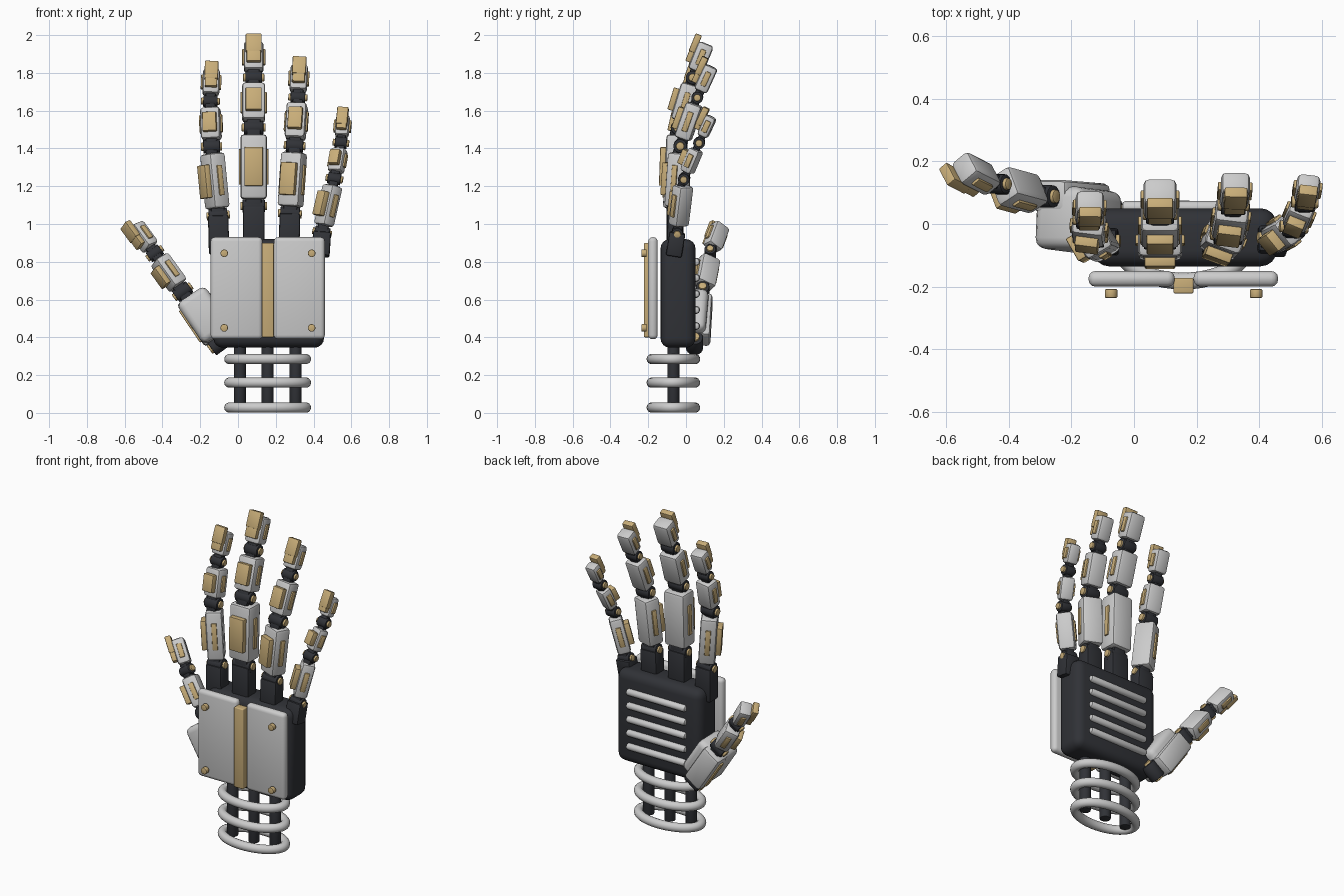
import bpy, math
from mathutils import Vector, Matrix

if "Cube" in bpy.data.objects:
    bpy.data.objects.remove(bpy.data.objects["Cube"])


def material(name, rgb):
    m = bpy.data.materials.new(name)
    m.diffuse_color = (*rgb, 1)
    m.use_nodes = True
    m.node_tree.nodes["Principled BSDF"].inputs["Base Color"].default_value = m.diffuse_color
    return m


DARK = material("dark_rubber", (0.03, 0.032, 0.038))
GOLD = material("brass", (0.58, 0.42, 0.19))
GREY = None


def finish(name, mat, bevel=0, segs=2):
    ob = bpy.context.object
    ob.name = name
    if mat:
        ob.data.materials.append(mat)
    if bevel:
        b = ob.modifiers.new("bevel", "BEVEL")
        b.width, b.segments, b.limit_method = bevel, segs, "ANGLE"
        bpy.ops.object.modifier_apply(modifier="bevel")
    bpy.ops.object.shade_smooth_by_angle(angle=math.radians(35))
    return ob


def box(name, size, mat, bevel, frame, segs=2):
    bpy.ops.mesh.primitive_cube_add(size=1)
    bpy.context.object.data.transform(Matrix.Diagonal((*size, 1)))
    finish(name, mat, bevel, segs).matrix_world = frame


def block(name, lo, hi, mat, bevel, segs=3):
    lo, hi = Vector(lo), Vector(hi)
    box(name, hi - lo, mat, bevel, Matrix.Translation((lo + hi) / 2), segs)


def rod(name, radius, length, mat, frame, bevel=0.004, sides=24):
    bpy.ops.mesh.primitive_cylinder_add(radius=radius, depth=length, vertices=sides)
    finish(name, mat, bevel).matrix_world = frame


def frame_between(a, b, side, twist=0):
    # local Z runs along the segment, local -Y is the armoured face
    z = (b - a).normalized()
    x = (side - z * side.dot(z)).normalized()
    rot = Matrix((x, z.cross(x), z)).transposed().to_4x4()
    return Matrix.Translation((a + b) / 2) @ rot @ Matrix.Rotation(math.radians(twist), 4, "Z")


def shift(x=0, y=0, z=0):
    return Matrix.Translation((x, y, z))


def joint(name, p, q, side, width, r):
    f = frame_between(p, q, side)
    f.translation = p
    f = f @ Matrix.Rotation(math.pi / 2, 4, "Y")
    rod(name + "_hinge", r, width, DARK, f)
    rod(name + "_hinge_pin", r * 0.6, width + 0.024, GOLD, f)


def digit(name, points, widths, twists, side=(1, 0, 0)):
    pts, side = [Vector(p) for p in points], Vector(side)
    for i, (w, twist) in enumerate(zip(widths, twists)):
        a, b = pts[i], pts[i + 1]
        d = (b - a).normalized()
        tip = i == len(widths) - 1
        part = f"{name}_segment_{i + 1}"
        joint(part, a, b, side, w * 0.84, 0.036 if w > 0.1 else 0.031)
        # dark neck linking hinge to shell
        box(part + "_neck", (w * 0.6, w * 0.5, 0.1), DARK, 0.008,
            frame_between(a - d * 0.05, a + d * 0.05, side))
        start, end = a + d * 0.037, b if tip else b - d * 0.037
        length, depth = (end - start).length, w * 0.82
        f = frame_between(start, end, side, twist)
        box(part + "_shell", (w, depth, length), GREY, 0.017, f)
        plate_y = -depth / 2 - 0.012
        if tip:
            box(part + "_pad", (w * 0.72, 0.03, length * 0.6), GOLD, 0.005, f @ shift(0, plate_y))
            box(part + "_nail", (w * 0.8, 0.036, 0.1), GOLD, 0.006,
                f @ shift(0, plate_y, length / 2 - 0.02))
        else:
            box(part + "_plate", (w * 0.7, 0.036, length * 0.6), GOLD, 0.005, f @ shift(0, plate_y))
        for s in (-1, 1):
            box(part + "_side_strip", (0.018, 0.03, length * 0.55), GOLD, 0.004,
                f @ shift(s * w / 2))


# palm core
block("palm_core", (-0.13, -0.135, 0.345), (0.455, 0.05, 0.92), DARK, 0.05, 4)

# back-of-hand armour
block("left_back_plate", (-0.145, -0.2, 0.39), (0.13, -0.15, 0.93), GREY, 0.022)
block("right_back_plate", (0.19, -0.2, 0.39), (0.46, -0.15, 0.93), GREY, 0.022)
block("back_spine", (0.126, -0.222, 0.4), (0.19, -0.172, 0.9), GOLD, 0.006)
for x in (-0.073, 0.39):
    for z in (0.45, 0.845):
        rod("plate_bolt", 0.02, 0.028, GOLD,
            shift(x, -0.222, z) @ Matrix.Rotation(math.pi / 2, 4, "X"))

# grip ribs on the inner palm
for i in range(5):
    rod("palm_rib", 0.021, 0.41, GREY,
        shift(0.165, 0.053, 0.46 + i * 0.085) @ Matrix.Rotation(math.pi / 2, 4, "Y"), 0.015)

# wrist rods and oval rings
for x in (0.01, 0.157, 0.305):
    rod("wrist_rod", 0.032, 0.36, DARK, shift(x, -0.067, 0.19))
for z in (0.028, 0.16, 0.285):
    bpy.ops.mesh.primitive_torus_add(major_radius=0.16, minor_radius=0.027,
                                     major_segments=48, minor_segments=14)
    for v in bpy.context.object.data.vertices:
        radial = Vector((v.co.x, v.co.y)).normalized()
        v.co.x += radial.x * 0.043
        v.co.y -= radial.y * 0.045
    finish("wrist_ring", GREY).location = (0.157, -0.067, z)

# fingers: knuckle, second joint, third joint, tip
fingers = {
    "index": ([(-0.105, -0.055, 1.045), (-0.14, -0.04, 1.41), (-0.146, 0.015, 1.65), (-0.14, 0.075, 1.815)],
              (0.118, 0.105, 0.09), (-60, -8, 0), (-0.1, -0.06, 0.84), 0.108),
    "middle": ([(0.083, -0.06, 1.095), (0.083, -0.045, 1.51), (0.083, 0.035, 1.775), (0.083, 0.108, 1.955)],
               (0.14, 0.122, 0.105), (0, 0, 0), (0.083, -0.06, 0.86), 0.115),
    "ring": ([(0.275, -0.055, 1.055), (0.3, -0.03, 1.415), (0.317, 0.06, 1.67), (0.325, 0.135, 1.835)],
             (0.122, 0.108, 0.092), (-20, -6, 0), (0.27, -0.06, 0.86), 0.11),
    "little": ([(0.445, -0.045, 0.955), (0.51, -0.01, 1.24), (0.545, 0.07, 1.43), (0.558, 0.135, 1.57)],
               (0.095, 0.082, 0.075), (-50, -20, -5), (0.437, -0.065, 0.83), 0.095),
}
for name, (pts, widths, twists, root, w) in fingers.items():
    root, knuckle = Vector(root), Vector(pts[0])
    box(name + "_knuckle_mount", (w, 0.085, (knuckle - root).length), DARK, 0.01,
        frame_between(root, knuckle, Vector((1, 0, 0))))
    digit(name, pts, widths, twists)

# thumb: root pad, metacarpal shell and two outer segments
across = Vector((0.8, 0, 0.6))
root, j1 = Vector((-0.11, 0.075, 0.365)), Vector((-0.285, 0.09, 0.625))
box("thumb_root_pad", (0.18, 0.2, 0.26), GREY, 0.035,
    frame_between(Vector((-0.12, 0.005, 0.43)), Vector((-0.235, 0.02, 0.6)), across), 3)
joint("thumb_root", Vector((-0.1, 0.045, 0.37)), j1, across, 0.1, 0.045)
f = frame_between(root, j1, across)
box("thumb_metacarpal_shell", (0.125, 0.105, 0.27), GREY, 0.02, f)
box("thumb_metacarpal_strip", (0.02, 0.035, 0.2), GOLD, 0.004, f @ shift(-0.062))
digit("thumb", [(-0.293, 0.088, 0.642), (-0.44, 0.128, 0.845), (-0.545, 0.182, 0.99)],
      (0.108, 0.092), (-60, -50), across)
